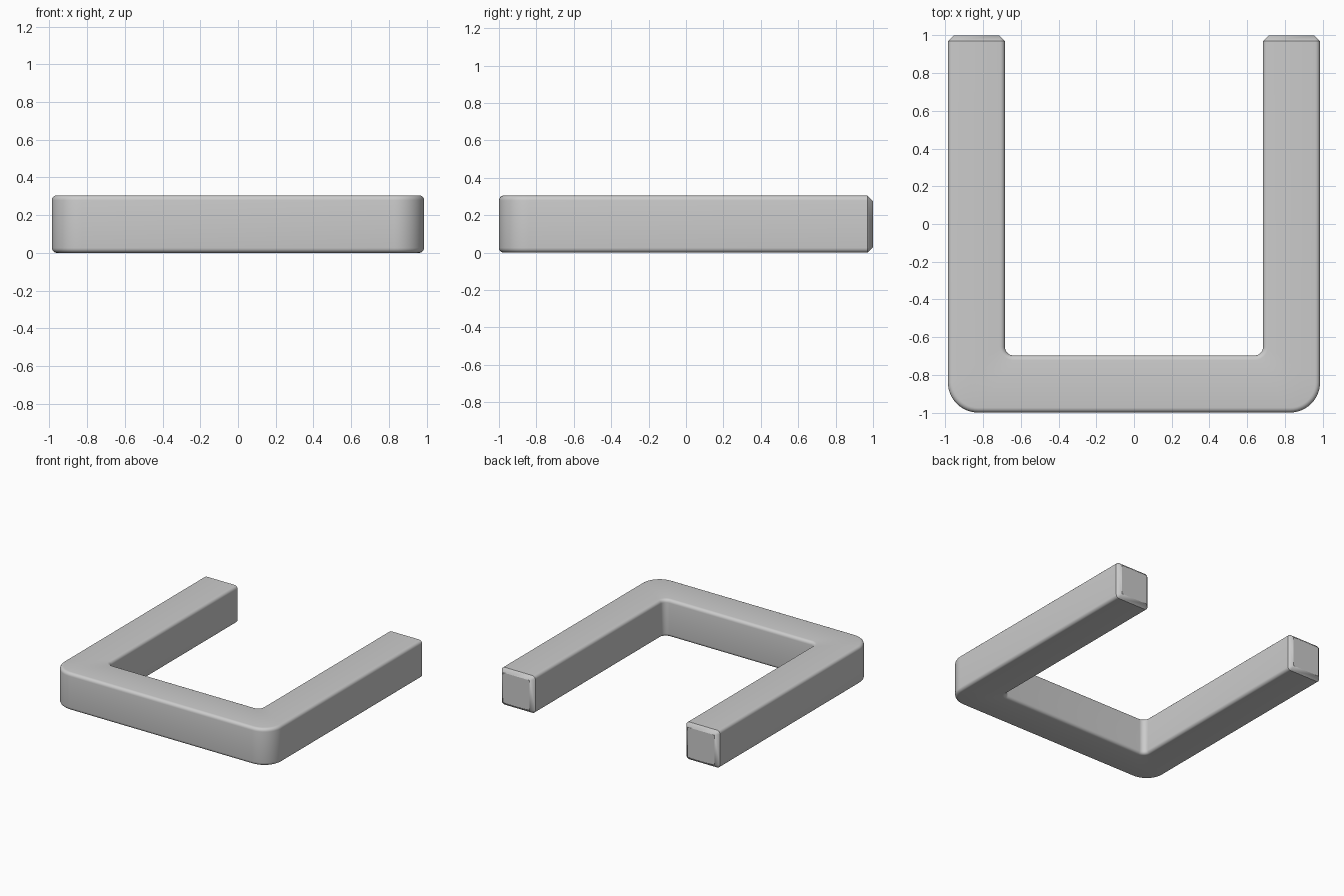
import bpy
import bmesh
from math import sin, cos, radians, pi
from mathutils import Vector

default = bpy.data.objects.get("Cube")
if default:
    bpy.data.objects.remove(default, do_unlink=True)

HALF_W, ARM, HEIGHT = 0.987, 0.303, 0.305
FRONT, BACK = -1.0, 1.0
OUTER_R, INNER_R = 0.16, 0.045
FILLET, CHAMFER = 0.026, 0.03
EDGE_STEPS, CORNER_STEPS = 5, 12

# Rounded long edges, as (inset from the side wall, height)
quarter = [i / EDGE_STEPS * pi / 2 for i in range(EDGE_STEPS + 1)]
lower = [(FILLET * (1 - sin(a)), FILLET * (1 - cos(a))) for a in quarter]
side = lower + [(d, HEIGHT - z) for d, z in reversed(lower)]

outer_c = Vector((HALF_W - OUTER_R, FRONT + OUTER_R))
inner_c = Vector((HALF_W - ARM - INNER_R, FRONT + ARM + INNER_R))


def section(angle, y=None, inset=0.0):
    """Closed cross-section of the bar, at a corner angle or at a given y."""
    n = Vector((cos(angle), -sin(angle)))
    walls = ([], [])
    for d, z in side:
        d = max(d, inset)
        z = min(max(z, inset), HEIGHT - inset)
        for wall, p in zip(walls, (outer_c + n * (OUTER_R - d),
                                   inner_c + n * (INNER_R + d))):
            wall.append(Vector((p.x, p.y if y is None else y, z)))
    return walls[0] + walls[1][::-1]


# Stations from the tip of the left arm to the front, then mirrored
half = [section(0, BACK, CHAMFER), section(0, BACK - CHAMFER)]
half += [section(radians(90) * i / CORNER_STEPS) for i in range(CORNER_STEPS + 1)]
mirrored = [[Vector((-p.x, p.y, p.z)) for p in ring] for ring in reversed(half)]

# U-shaped bar lofted through the sections
bm = bmesh.new()
rings = [[bm.verts.new(p) for p in ring] for ring in half + mirrored]
for a, b in zip(rings, rings[1:]):
    for i in range(len(a)):
        j = (i + 1) % len(a)
        bm.faces.new((a[i], a[j], b[j], b[i]))
bm.faces.new(rings[0])
bm.faces.new(rings[-1])
bmesh.ops.remove_doubles(bm, verts=bm.verts[:], dist=0.0005)
bmesh.ops.recalc_face_normals(bm, faces=bm.faces[:])

mesh = bpy.data.meshes.new("u_bar")
bm.to_mesh(mesh)
bm.free()
bar = bpy.data.objects.new("u_bar", mesh)
bpy.context.collection.objects.link(bar)

bpy.ops.object.select_all(action="DESELECT")
bar.select_set(True)
bpy.context.view_layer.objects.active = bar
bpy.ops.object.shade_smooth_by_angle(angle=radians(30))
